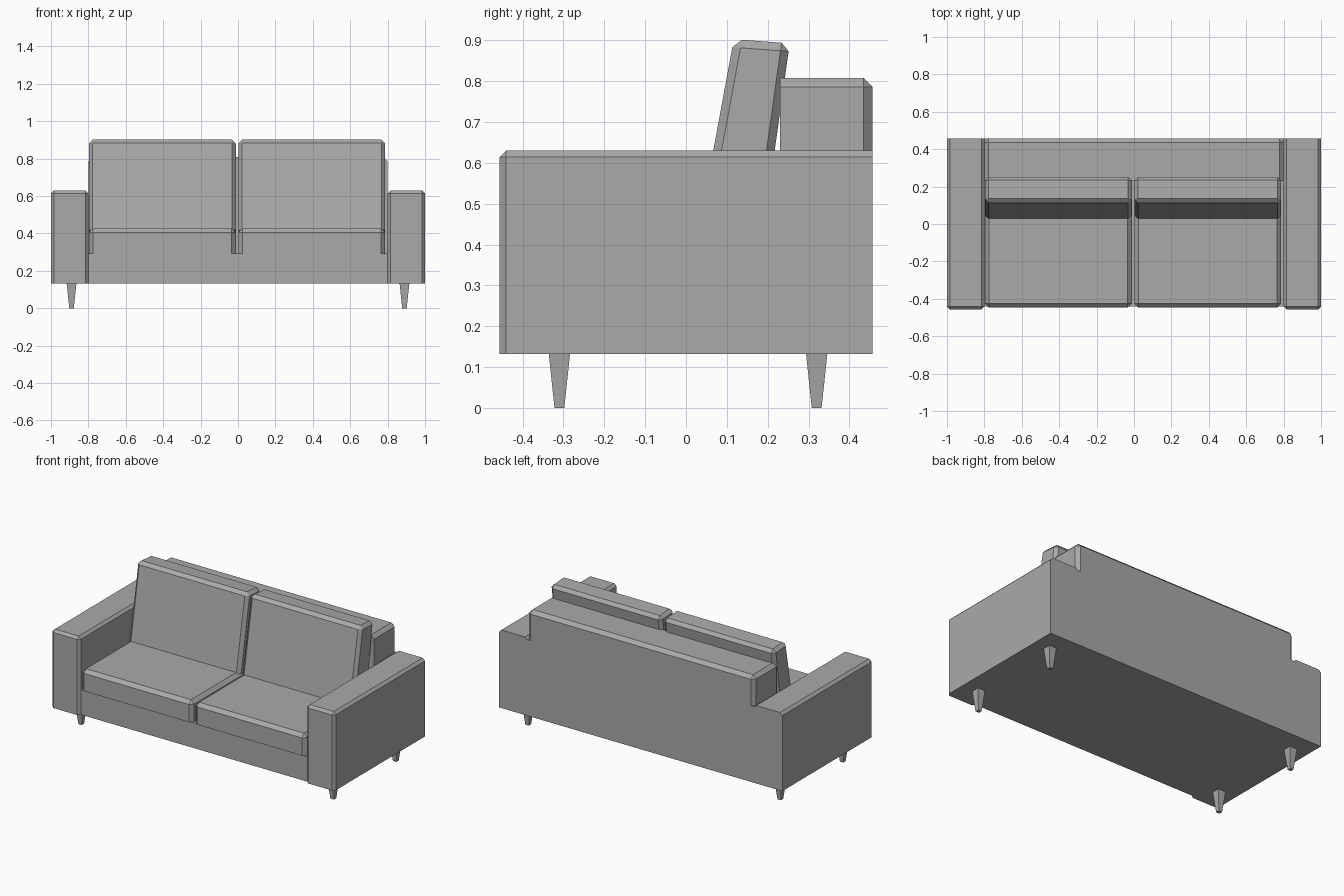
import bpy
import bmesh
from mathutils import Vector

if "Cube" in bpy.data.objects:
    bpy.data.objects.remove(bpy.data.objects["Cube"], do_unlink=True)

grey = bpy.data.materials.new("grey fabric")
grey.use_nodes = True
colour = (0.4, 0.4, 0.4, 1)
grey.diffuse_color = colour
grey.node_tree.nodes["Principled BSDF"].inputs["Base Color"].default_value = colour

DOWN, BACK, FRONT = Vector((0, 0, -1)), Vector((0, 1, 0)), Vector((0, -1, 0))


def finish(name, bm):
    bmesh.ops.recalc_face_normals(bm, faces=bm.faces)
    mesh = bpy.data.meshes.new(name)
    bm.to_mesh(mesh)
    bm.free()
    mesh.materials.append(grey)
    obj = bpy.data.objects.new(name, mesh)
    bpy.context.collection.objects.link(obj)


def slab(name, x0, x1, profile, chamfer=0, sharp=()):
    """Extrude a (y, z) profile along x and chamfer all edges not on a sharp side."""
    bm = bmesh.new()
    ends = [[bm.verts.new((x, y, z)) for y, z in profile] for x in (x0, x1)]
    for end in ends:
        bm.faces.new(end)
    for i in range(len(profile)):
        j = (i + 1) % len(profile)
        bm.faces.new((ends[0][i], ends[0][j], ends[1][j], ends[1][i]))
    bmesh.ops.recalc_face_normals(bm, faces=bm.faces)
    if chamfer:
        edges = [e for e in bm.edges
                 if not any(f.normal.dot(s) > 0.9 for f in e.link_faces for s in sharp)]
        bmesh.ops.bevel(bm, geom=edges, offset=chamfer, offset_type='OFFSET',
                        segments=1, profile=0.5, affect='EDGES')
    finish(name, bm)


def rect(y0, y1, z0, z1):
    return [(y0, z0), (y1, z0), (y1, z1), (y0, z1)]


def leg(name, x, y):
    bm = bmesh.new()
    bmesh.ops.create_cube(bm, size=1)
    for v in bm.verts:
        half = 0.026 if v.co.z > 0 else 0.012
        v.co = (x + 2 * half * v.co.x, y + 2 * half * v.co.y, 0.132 if v.co.z > 0 else 0)
    finish(name, bm)


# Frame
slab("base", -0.8, 0.8, rect(-0.44, 0.3, 0.132, 0.292))
slab("back_panel", -0.8, 0.8, rect(0.23, 0.457, 0.132, 0.617))
slab("backrest", -0.8, 0.8, rect(0.23, 0.457, 0.617, 0.808), 0.022, (DOWN, FRONT))

# Arms and legs
for side, sign in (("left", 1), ("right", -1)):
    x0, x1 = sorted((sign * 0.8, sign))
    slab(side + "_arm", x0, x1, rect(-0.457, 0.457, 0.132, 0.63), 0.016, (DOWN, BACK))
    leg(side + "_front_leg", sign * 0.89, -0.31)
    leg(side + "_back_leg", sign * 0.89, 0.32)

# Loose cushions, with the back ones leaning and tapering
leaning = [(0.028, 0.42), (0.185, 0.4), (0.254, 0.893), (0.117, 0.903)]
for side, x0, x1 in (("left", 0.002, 0.787), ("right", -0.797, -0.012)):
    slab(side + "_seat_cushion", x0, x1, rect(-0.447, 0.23, 0.292, 0.427), 0.022, (DOWN, BACK))
    slab(side + "_back_cushion", x0, x1, leaning, 0.02, (DOWN,))
